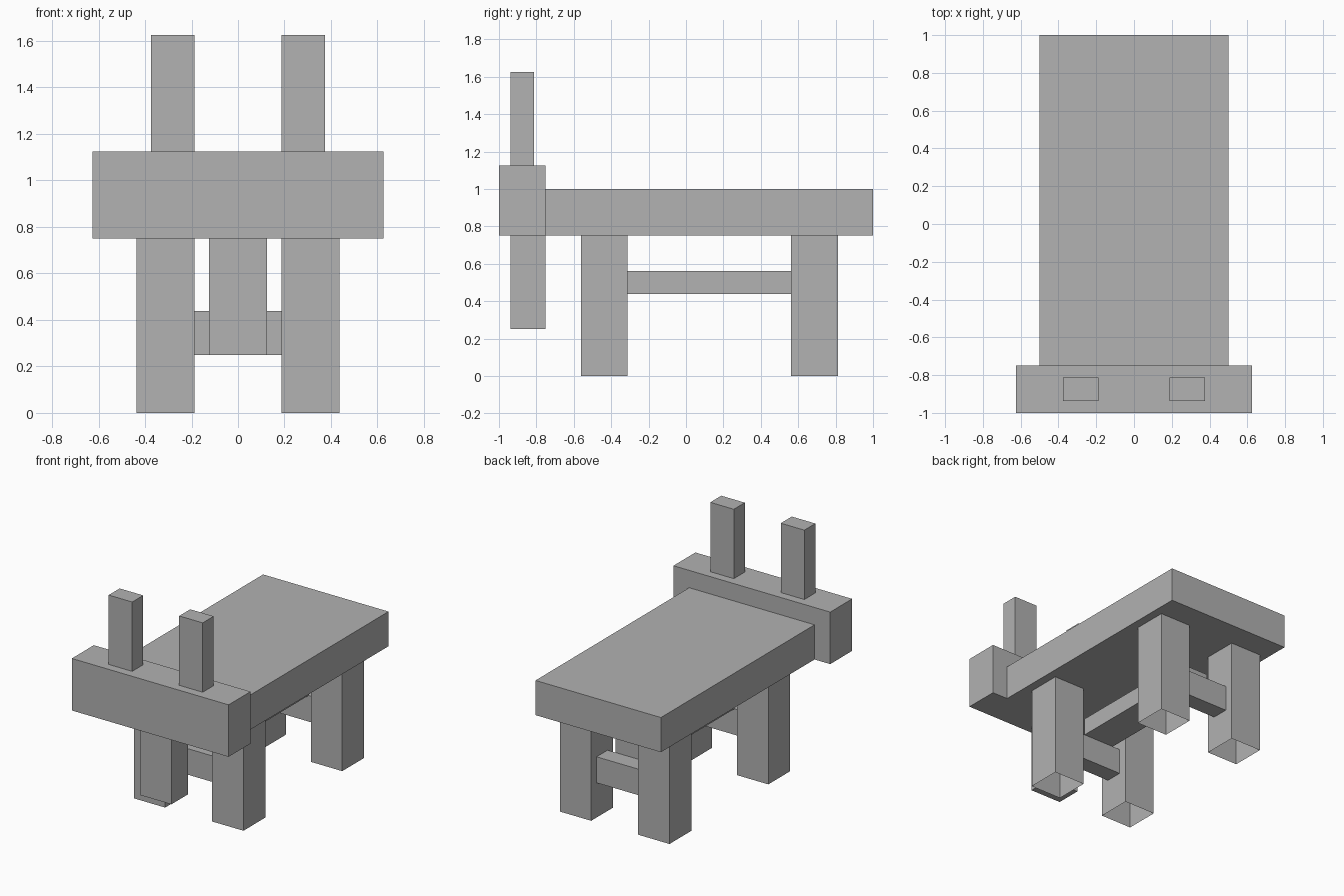
import bpy

if "Cube" in bpy.data.objects:
    bpy.data.objects.remove(bpy.data.objects["Cube"])

# Single flat colour
grey = bpy.data.materials.new("plain_grey")
grey.diffuse_color = (0.445, 0.445, 0.445, 1.0)
grey.use_nodes = True
grey.node_tree.nodes["Principled BSDF"].inputs["Base Color"].default_value = grey.diffuse_color


def box(name, x, y, z, open_sides=()):
    """Box from (min, max) ranges; sides listed in open_sides are left out."""
    verts = [(a, b, c) for a in x for b in y for c in z]
    sides = {
        "left": (0, 1, 3, 2), "right": (4, 6, 7, 5),
        "front": (0, 4, 5, 1), "back": (2, 3, 7, 6),
        "bottom": (0, 2, 6, 4), "top": (1, 5, 7, 3),
    }
    mesh = bpy.data.meshes.new(name)
    mesh.from_pydata(verts, [], [f for s, f in sides.items() if s not in open_sides])
    mesh.materials.append(grey)
    obj = bpy.data.objects.new(name, mesh)
    bpy.context.collection.objects.link(obj)
    return obj


def mirrored_pair(name, x, y, z, open_sides=()):
    """The same box on the right and left."""
    box(name + "_right", x, y, z, open_sides)
    box(name + "_left", (-x[1], -x[0]), y, z, open_sides)


# Main slab and the wide front block
box("table_top", (-0.5, 0.5), (-0.75, 1.0), (0.75, 1.0))
box("front_block", (-0.625, 0.625), (-1.0, -0.75), (0.75, 1.125))

# Upright posts and the board hanging below the front block
mirrored_pair("post", (0.1875, 0.375), (-0.9375, -0.8125), (1.125, 1.625), ("bottom",))
box("hanging_board", (-0.125, 0.125), (-0.9375, -0.75), (0.25, 0.75), ("top",))

# Hollow legs, open at both ends, with a crossbar between each pair
for end, y0 in (("front", -0.5625), ("back", 0.5625)):
    mirrored_pair(end + "_leg", (0.1875, 0.4375), (y0, y0 + 0.25), (0.0, 0.75),
                  ("top", "bottom"))
    box(end + "_crossbar", (-0.1875, 0.1875), (y0 + 0.0625, y0 + 0.1875),
        (0.25, 0.4375), ("left", "right"))

# Long stretcher joining the crossbars
box("stretcher", (-0.125, 0.125), (-0.375, 0.625), (0.4375, 0.5625))
